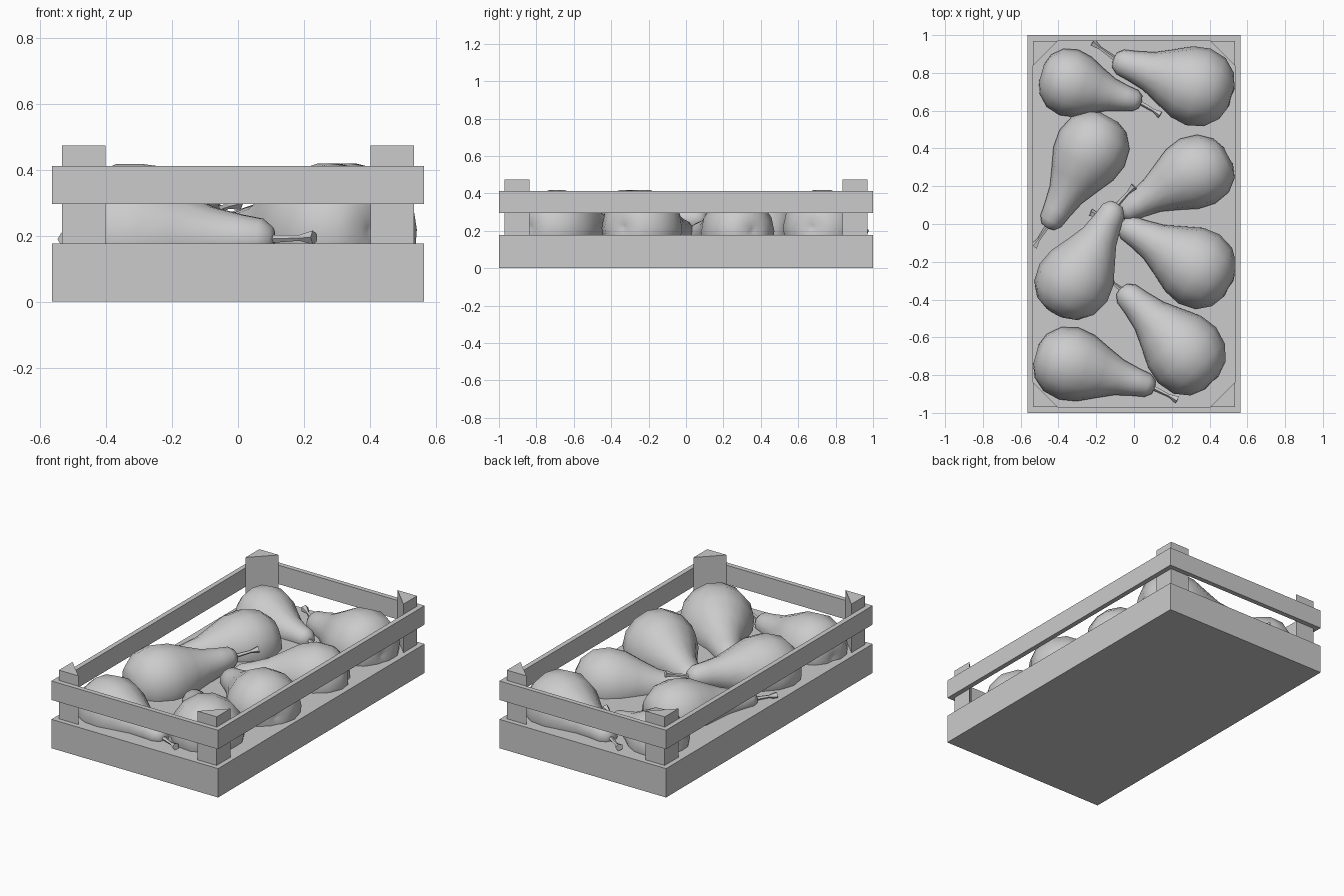
import bpy, bmesh, math
from mathutils import Vector

old = bpy.data.objects.get("Cube")
if old:
    bpy.data.objects.remove(old, do_unlink=True)

grey = bpy.data.materials.new("plain_grey")
grey.use_nodes = True
grey.diffuse_color = (0.6, 0.6, 0.6, 1)
grey.node_tree.nodes["Principled BSDF"].inputs["Base Color"].default_value = (0.6, 0.6, 0.6, 1)


def finish(name, bm, smooth=False):
    bmesh.ops.recalc_face_normals(bm, faces=bm.faces)
    mesh = bpy.data.meshes.new(name)
    bm.to_mesh(mesh)
    bm.free()
    mesh.materials.append(grey)
    for p in mesh.polygons:
        p.use_smooth = smooth
    obj = bpy.data.objects.new(name, mesh)
    bpy.context.collection.objects.link(obj)
    return obj


def prism(name, outline, z0, z1):
    """Upright prism over a flat outline."""
    bm = bmesh.new()
    face = bm.faces.new([bm.verts.new((x, y, z0)) for x, y in outline])
    grown = bmesh.ops.extrude_face_region(bm, geom=[face])["geom"]
    top = [v for v in grown if isinstance(v, bmesh.types.BMVert)]
    bmesh.ops.translate(bm, verts=top, vec=(0, 0, z1 - z0))
    return finish(name, bm)


def board(name, x0, x1, y0, y1, z0, z1):
    return prism(name, [(x0, y0), (x1, y0), (x1, y1), (x0, y1)], z0, z1)


def tube(name, rings, sides, smooth):
    """Skin a list of (centre, radius) rings, closed at both ends."""
    bm = bmesh.new()
    axis = (rings[-1][0] - rings[0][0]).normalized()
    side = axis.cross(Vector((0, 0, 1))).normalized()
    up = side.cross(axis)
    loops = []
    for centre, r in rings:
        angles = [2 * math.pi * i / sides for i in range(sides)]
        loops.append([bm.verts.new(centre + (side * math.cos(a) + up * math.sin(a)) * r)
                      for a in angles])
    for a, b in zip(loops, loops[1:]):
        for i in range(sides):
            j = (i + 1) % sides
            bm.faces.new((a[i], a[j], b[j], b[i]))
    bm.faces.new(loops[0])
    bm.faces.new(loops[-1])
    return finish(name, bm, smooth)


# Crate: base, upper rails and triangular corner posts
W, L, T = 0.565, 1.0, 0.03
board("crate_base", -W, W, -L, L, 0, 0.177)
for s, end in ((-1, "front"), (1, "back")):
    ys = sorted((s * L, s * (L - T)))
    board(end + "_rail", -W, W, ys[0], ys[1], 0.296, 0.412)
for s, end in ((-1, "right"), (1, "left")):
    xs = sorted((s * W, s * (W - T)))
    board(end + "_rail", xs[0], xs[1], T - L, L - T, 0.296, 0.412)
    for t, row in ((-1, "front"), (1, "back")):
        cx, cy = s * (W - T), t * (L - T)
        prism(f"{row}_{end}_post", [(cx, cy), (cx - s * 0.132, cy), (cx, cy - t * 0.132)],
              0.17, 0.475)

# Pear profile: position along the axis, share of the widest radius
PROFILE = [(0.02, 0.06), (0, 0.26), (0.04, 0.6), (0.14, 0.89), (0.28, 1), (0.42, 0.92),
           (0.56, 0.7), (0.7, 0.49), (0.84, 0.38), (0.94, 0.32), (0.99, 0.19), (1, 0.05)]


def pear(name, base, neck, stem_tip, radius, bow):
    base, neck, stem_tip = Vector(base), Vector(neck), Vector(stem_tip)
    axis = neck - base
    sideways = axis.cross(Vector((0, 0, 1))).normalized()
    rings = [(base + axis * t + sideways * bow * math.sin(math.pi * t), r * radius)
             for t, r in PROFILE]
    tube(name, rings, 14, True)
    # Stem, flaring at its cut end
    root = base + axis * 0.96
    tube(name + "_stem", [(root, 0.014), (root.lerp(stem_tip, 0.7), 0.009),
                          (stem_tip, 0.022)], 5, False)


# Pears: base end, neck end, stem tip, radius, sideways bow
pear("pear_back_right", (-0.49, 0.80, 0.20), (0.04, 0.645, 0.19), (0.14, 0.58, 0.20), 0.18, 0.01)
pear("pear_back_left", (0.515, 0.67, 0.22), (-0.11, 0.87, 0.19), (-0.22, 0.96, 0.20), 0.213, 0)
pear("pear_middle_right", (-0.13, 0.565, 0.20), (-0.46, -0.02, 0.19), (-0.53, -0.12, 0.19), 0.197, 0)
pear("pear_middle_left", (0.50, 0.36, 0.20), (-0.07, 0.05, 0.18), (-0.17, 0.03, 0.19), 0.195, 0.01)
pear("pear_lower_left", (0.50, -0.34, 0.22), (-0.07, 0.0, 0.19), (-0.23, 0.06, 0.20), 0.213, 0.01)
pear("pear_lower_right", (-0.42, -0.47, 0.20), (-0.09, 0.11, 0.27), (0.0, 0.2, 0.30), 0.205, 0.01)
pear("pear_front_left", (0.41, -0.84, 0.22), (-0.07, -0.34, 0.19), (-0.13, -0.30, 0.20), 0.213, 0.01)
pear("pear_front_right", (-0.52, -0.69, 0.20), (0.11, -0.865, 0.19), (0.23, -0.93, 0.195), 0.197, 0)
